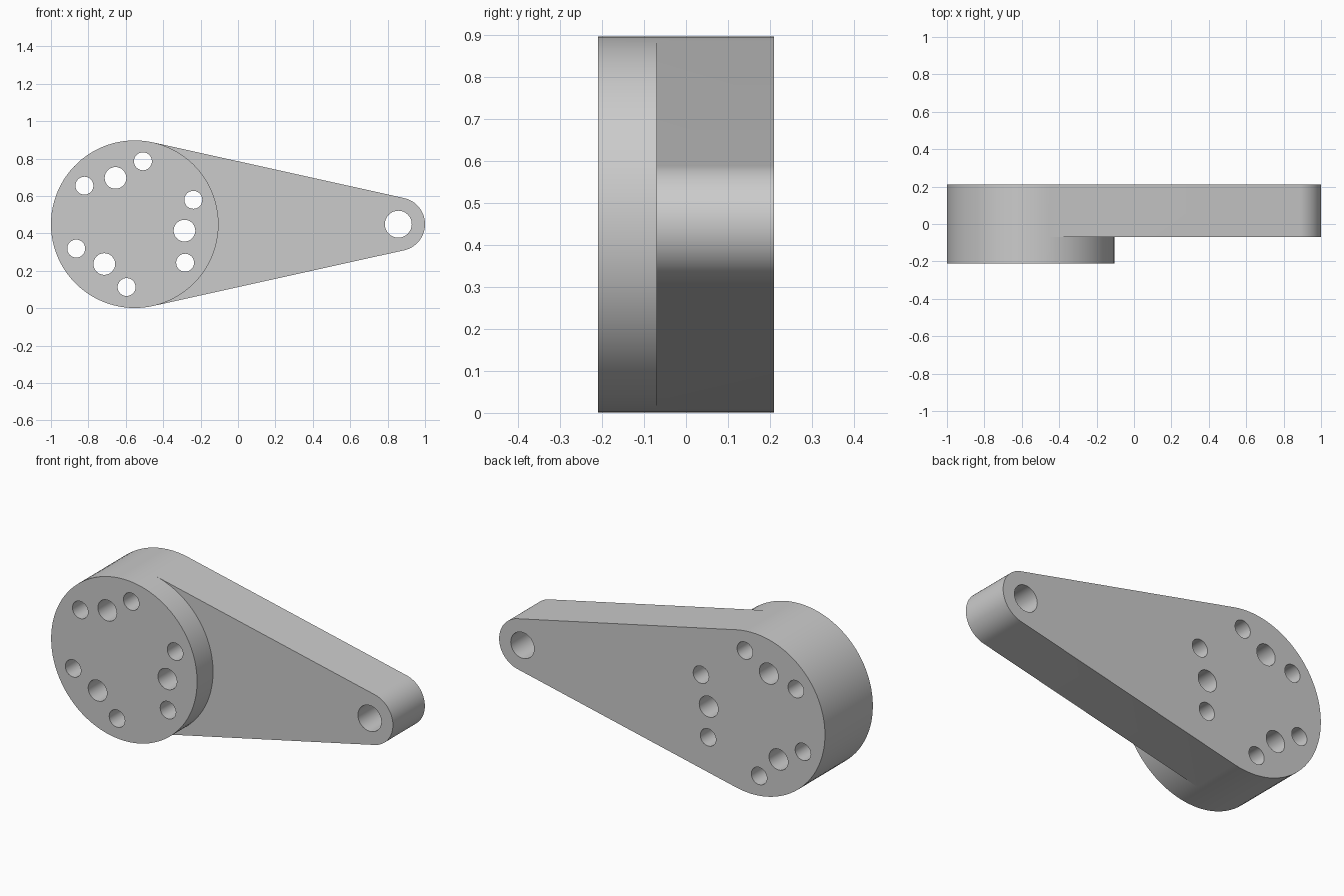
import bpy
import bmesh
from math import acos, cos, sin, radians, tau, pi

cube = bpy.data.objects.get("Cube")
if cube:
    bpy.data.objects.remove(cube)

FRONT, STEP, BACK = -0.21, -0.07, 0.21      # depth layers
HUB, HUB_R = (-0.552, 0.449), 0.448
TIP, TIP_R = (0.857, 0.449), 0.143
TANGENT = acos((HUB_R - TIP_R) / (TIP[0] - HUB[0]))

bm = bmesh.new()


def arc(centre, r, start, end, n, y):
    """Row of vertices along an arc in the xz plane, both ends included."""
    angles = [start + (end - start) * i / n for i in range(n + 1)]
    return [bm.verts.new((centre[0] + r * cos(t), y, centre[1] + r * sin(t)))
            for t in angles]


def wall(a, b, closed=False):
    """Strip of quads between two matching rows."""
    n = len(a)
    for i in range(n if closed else n - 1):
        j = (i + 1) % n
        bm.faces.new((a[i], a[j], b[j], b[i]))


def cap(*loops):
    """Flat face bounded by an outline and any hole loops."""
    edges = []
    for loop in loops:
        for v, w in zip(loop, loop[1:] + loop[:1]):
            edges.append(bm.edges.get((v, w)) or bm.edges.new((v, w)))
    bmesh.ops.triangle_fill(bm, use_beauty=True, edges=edges, normal=(0, -1, 0))


def hole(centre, r, y0, y1):
    """Bore through the part; returns its two rims."""
    rims = [arc(centre, r, 0, tau, 32, y)[:-1] for y in (y0, y1)]
    wall(rims[0], rims[1], closed=True)
    return rims


# Outline rows: outer hub arc, inner hub arc and arm tip
outer = [arc(HUB, HUB_R, TANGENT, tau - TANGENT, 52, y) for y in (FRONT, STEP, BACK)]
inner = [arc(HUB, HUB_R, -TANGENT, TANGENT, 40, y)[1:-1] for y in (FRONT, STEP)]
tip = [arc(TIP, TIP_R, -TANGENT, TANGENT, 32, y) for y in (STEP, BACK)]


def bridge(hub_row, row):
    """Join a row to the two tangent points of the hub."""
    return [hub_row[-1]] + row + [hub_row[0]]


# Side walls of the hub and the arm
wall(outer[0], outer[1])
wall(outer[1], outer[2])
wall(bridge(outer[0], inner[0]), bridge(outer[1], inner[1]))
wall(bridge(outer[1], tip[0]), bridge(outer[2], tip[1]))

# Three groups of hub holes: a large one with a small one on each side
hub_holes = []
for k in range(3):
    base = radians(112.6 + 120 * k)
    for offset, dist, r in ((0, 0.268, 0.058), (-pi / 6, 0.339, 0.048), (pi / 6, 0.339, 0.048)):
        t = base + offset
        centre = (HUB[0] + dist * cos(t), HUB[1] + dist * sin(t))
        hub_holes.append(hole(centre, r, FRONT, BACK))
tip_hole = hole(TIP, 0.072, STEP, BACK)

# Flat faces: hub front, arm front, common back
cap(outer[0] + inner[0], *[h[0] for h in hub_holes])
cap(bridge(outer[1], tip[0]) + inner[1][::-1], tip_hole[0])
cap(outer[2] + tip[1], tip_hole[1], *[h[1] for h in hub_holes])

bmesh.ops.recalc_face_normals(bm, faces=bm.faces[:])
mesh = bpy.data.meshes.new("crank_arm")
bm.to_mesh(mesh)
bm.free()

# Plain grey material
grey = bpy.data.materials.new("light grey")
grey.use_nodes = True
colour = (0.6, 0.6, 0.6, 1)
grey.diffuse_color = colour
for node in grey.node_tree.nodes:
    if node.type == 'BSDF_PRINCIPLED':
        node.inputs["Base Color"].default_value = colour
mesh.materials.append(grey)

arm = bpy.data.objects.new("crank_arm", mesh)
bpy.context.collection.objects.link(arm)
bpy.ops.object.select_all(action='DESELECT')
arm.select_set(True)
bpy.context.view_layer.objects.active = arm
bpy.ops.object.shade_smooth_by_angle(angle=radians(30))
